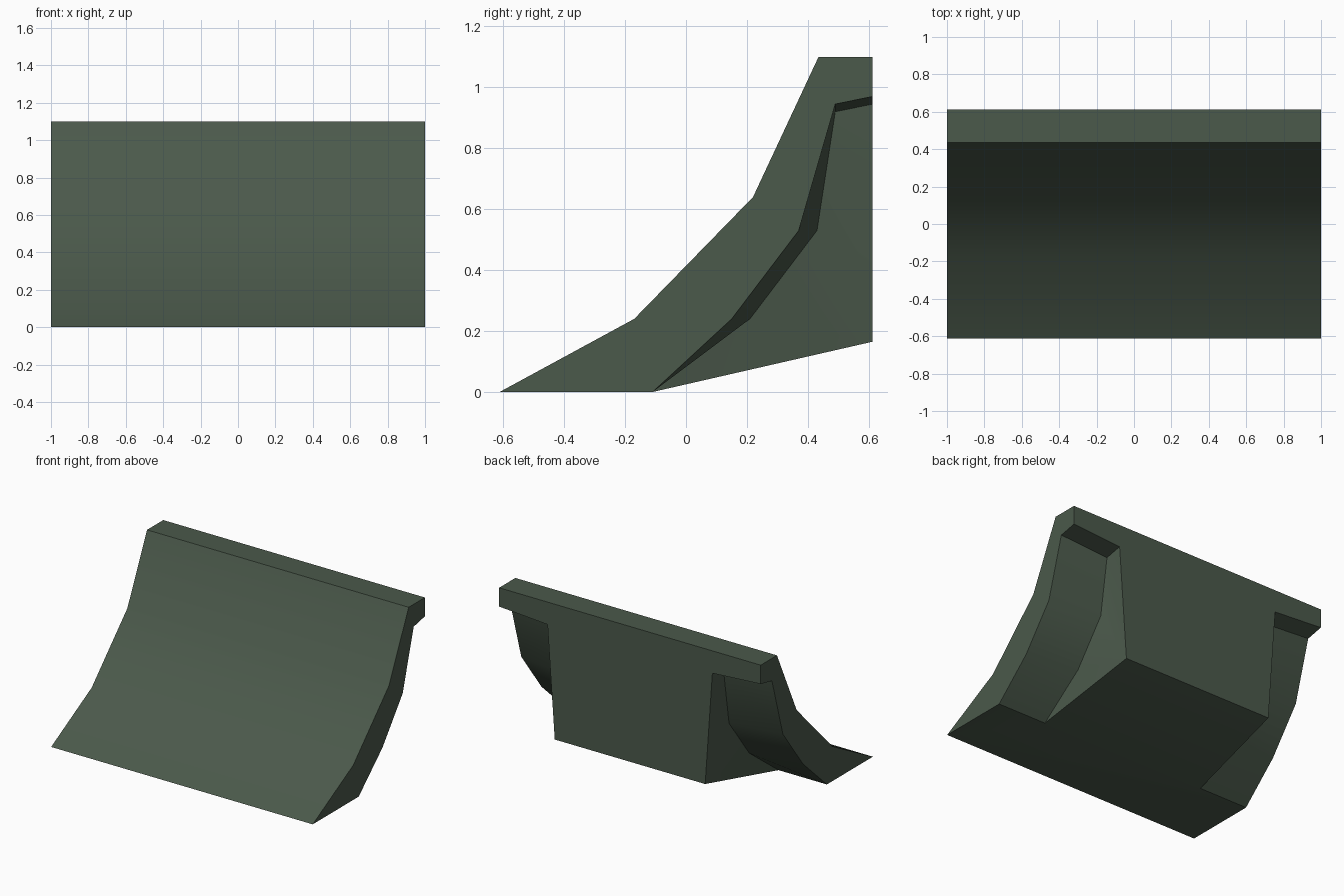
import bpy, bmesh

if "Cube" in bpy.data.objects:
    bpy.data.objects.remove(bpy.data.objects["Cube"])

# One dark green paint
paint = bpy.data.materials.new("dark green paint")
paint.diffuse_color = (0.070, 0.100, 0.070, 1)
paint.use_nodes = True
paint.node_tree.nodes["Principled BSDF"].inputs["Base Color"].default_value = paint.diffuse_color

# Side profiles as (y, z), bottom to top
FRONT = [(-0.612, 0), (-0.17, 0.24), (0.22, 0.64), (0.435, 1.10), (0.612, 1.10)]
REAR_END = [(-0.11, 0), (0.15, 0.24), (0.37, 0.53), (0.49, 0.945), (0.612, 0.97)]
REAR_INNER = [(-0.11, 0), (0.21, 0.24), (0.43, 0.53), (0.49, 0.92), (0.612, 0.945)]
HALF, INNER, HEEL = 1.0, 0.63, 0.575

bm = bmesh.new()


def row(x, profile):
    return [bm.verts.new((x, y, z)) for y, z in profile]


def strip(a, b):
    for i in range(len(a) - 1):
        bm.faces.new((a[i], a[i + 1], b[i + 1], b[i]))


fronts, ends, inners, heels = [], [], [], []
for s in (-1, 1):
    front, end = row(s * HALF, FRONT), row(s * HALF, REAR_END)
    inner = row(s * INNER, REAR_INNER)
    heel = bm.verts.new((s * HEEL, 0.612, 0.165))
    strip(front, end)      # end plate
    strip(end, inner)      # curved back of the blade
    for i in range(4):     # side of the mounting block
        bm.faces.new((inner[i], inner[i + 1], heel))
    fronts.append(front)
    ends.append(end)
    inners.append(inner)
    heels.append(heel)

# Blade face and flat top
strip(fronts[0], fronts[1])
# Sole under the cutting edge
bm.faces.new((fronts[0][0], fronts[1][0], ends[1][0], inners[1][0],
              inners[0][0], ends[0][0]))
# Underside and back of the mounting block
bm.faces.new((inners[0][0], inners[1][0], heels[1], heels[0]))
bm.faces.new((heels[0], heels[1], inners[1][4], inners[0][4]))
# Back of the top lip
bm.faces.new((fronts[0][4], fronts[1][4], ends[1][4], inners[1][4],
              inners[0][4], ends[0][4]))

bmesh.ops.recalc_face_normals(bm, faces=bm.faces)
mesh = bpy.data.meshes.new("plow_blade")
bm.to_mesh(mesh)
bm.free()
mesh.materials.append(paint)
blade = bpy.data.objects.new("plow_blade", mesh)
bpy.context.collection.objects.link(blade)

# Smooth the curved faces, keep corners sharp
bpy.context.view_layer.objects.active = blade
blade.select_set(True)
bpy.ops.object.shade_smooth_by_angle(angle=0.52)
